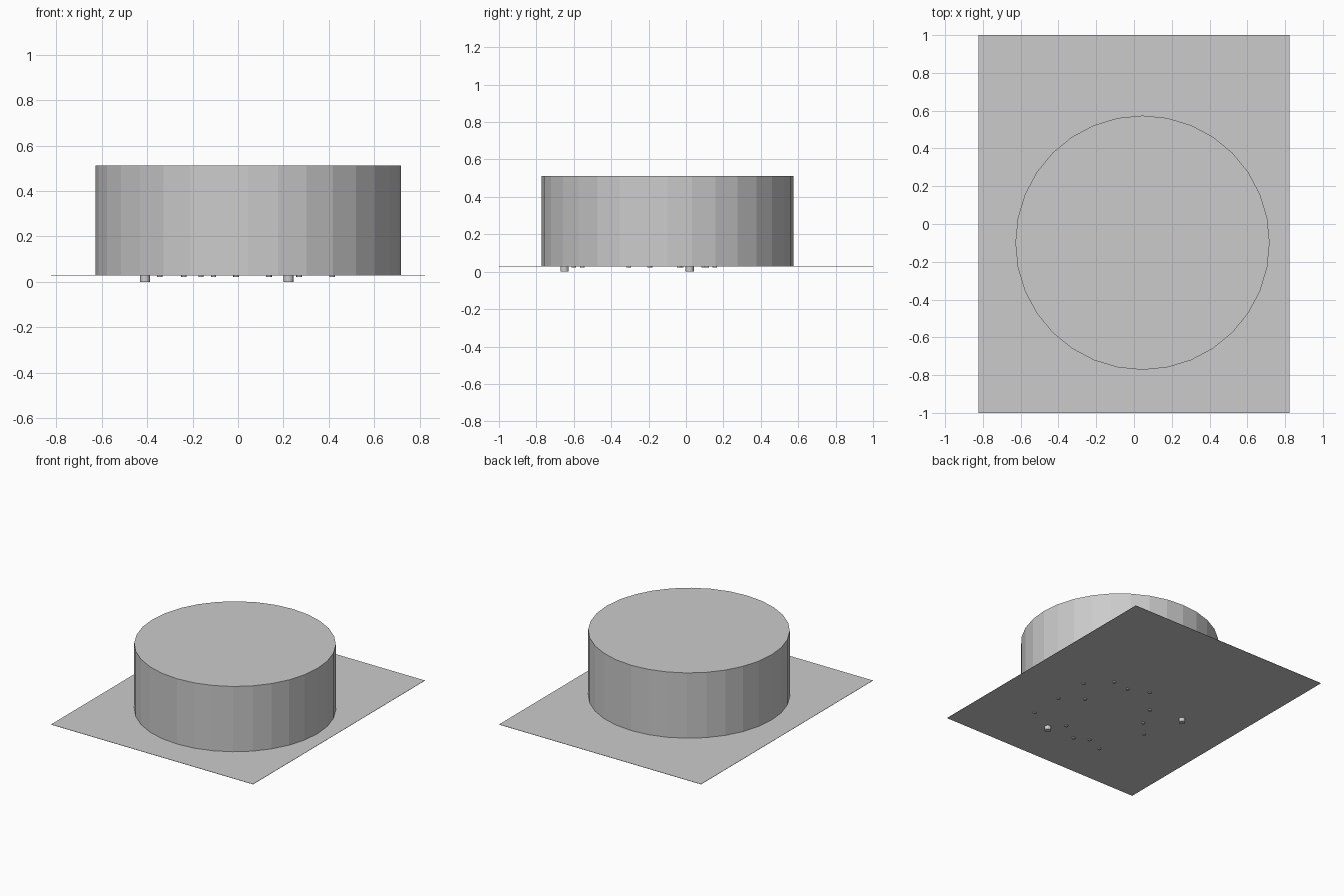
import bpy

if "Cube" in bpy.data.objects:
    bpy.data.objects.remove(bpy.data.objects["Cube"])

grey = bpy.data.materials.new("plain_grey")
grey.diffuse_color = (0.6, 0.6, 0.6, 1)
grey.use_nodes = True
grey.node_tree.nodes["Principled BSDF"].inputs["Base Color"].default_value = grey.diffuse_color

SHEET_Z = 0.03


def finish(name):
    obj = bpy.context.object
    obj.name = name
    obj.data.materials.append(grey)
    return obj


def cylinder(name, x, y, radius, z0, z1, sides):
    bpy.ops.mesh.primitive_cylinder_add(
        vertices=sides, radius=radius, depth=z1 - z0,
        location=(x, y, (z0 + z1) / 2))
    return finish(name)


# Thin rectangular sheet
bpy.ops.mesh.primitive_cube_add(size=1, location=(0, 0, SHEET_Z))
sheet = finish("base_sheet")
sheet.scale = (1.646, 2.0, 0.002)

# Large low-poly drum standing on the sheet
cylinder("drum", 0.045, -0.099, 0.673, SHEET_Z, 0.512, 32)

# Two long locating pegs below the sheet
for x, y in [(-0.41, 0.02), (0.222, -0.65)]:
    cylinder("long_peg", x, y, 0.022, 0, SHEET_Z, 16)

# Short pins scattered below the sheet
pins = [
    (0.415, -0.037), (0.268, 0.11), (0.137, 0.095), (-0.01, 0.155),
    (-0.163, -0.025), (-0.24, -0.19), (-0.345, -0.305), (0.415, -0.305),
    (0.27, -0.195), (0.415, -0.555), (0.135, -0.555), (-0.008, -0.65),
    (-0.108, -0.6), (-0.238, -0.65),
]
for x, y in pins:
    cylinder("short_pin", x, y, 0.012, SHEET_Z - 0.008, SHEET_Z, 12)
